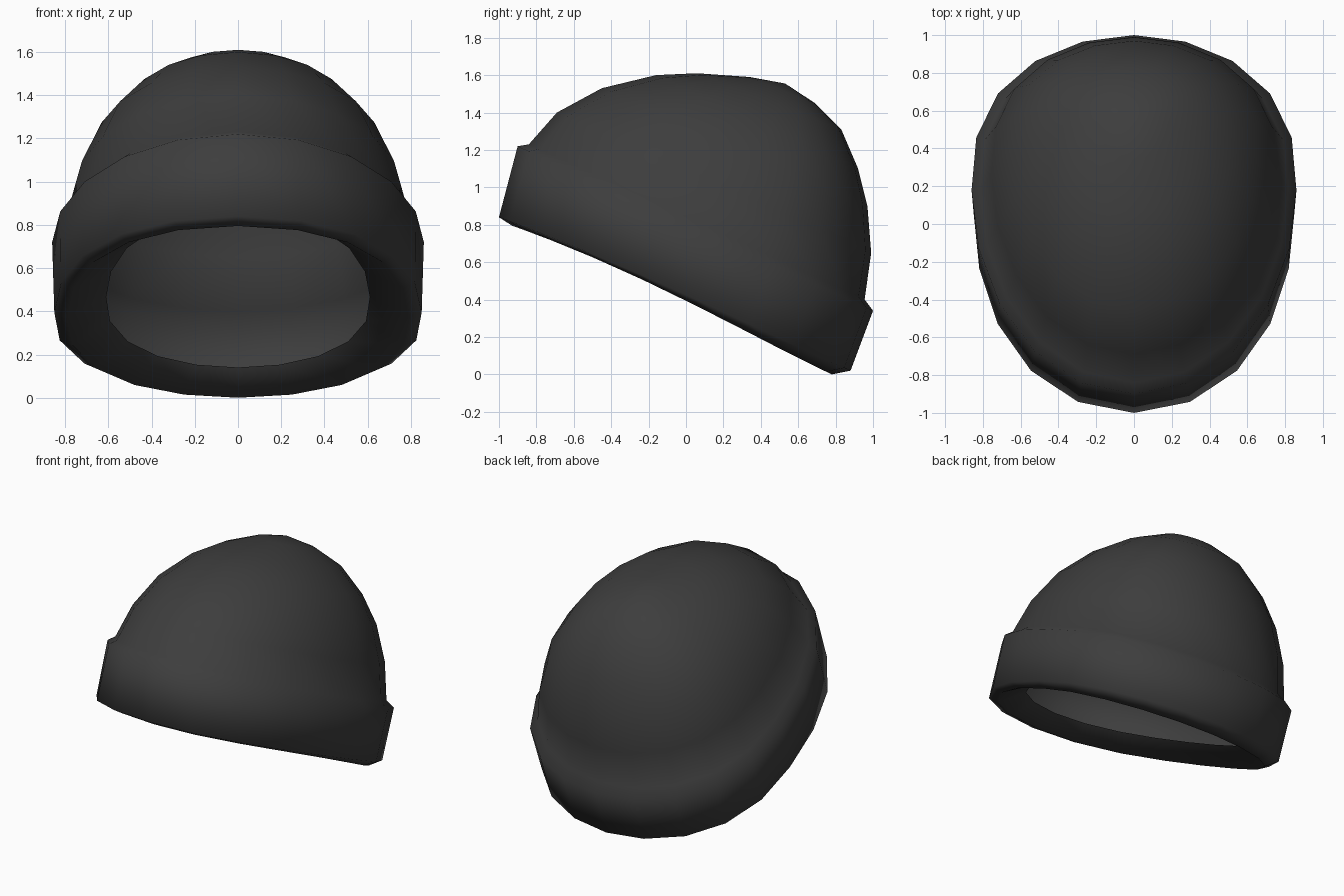
import bpy, bmesh, math

if "Cube" in bpy.data.objects:
    bpy.data.objects.remove(bpy.data.objects["Cube"])

SIDES = 20

wool = bpy.data.materials.new("charcoal wool")
wool.diffuse_color = (0.047, 0.047, 0.047, 1)
wool.use_nodes = True
wool.node_tree.nodes["Principled BSDF"].inputs["Base Color"].default_value = wool.diffuse_color


def ring(bm, front, back, half_width, lift=0.0, fullness=0.06):
    """Tilted egg-shaped loop between a front and a back (y, z) point."""
    cy, cz = (front[0] + back[0]) / 2, (front[1] + back[1]) / 2
    hy, hz = (back[0] - front[0]) / 2, (back[1] - front[1]) / 2
    verts = []
    for i in range(SIDES):
        t = 2 * math.pi * i / SIDES
        s, c = math.sin(t), math.cos(t)
        k = c + 0.135 * s * s                      # widest towards the back
        full = 1 + (fullness * c * c if c < 0 else 0.035 * abs(math.sin(2 * t)))
        z = cz + hz * k + lift * s * s * (1 - c)
        verts.append(bm.verts.new((half_width * full * s, cy + hy * k, z)))
    return verts


def loft(name, rings, apex):
    """Skin the loops from first to last and close them at the apex."""
    bm = bmesh.new()
    loops = [ring(bm, *r) for r in rings]
    tip = bm.verts.new((0, *apex))
    for a, b in zip(loops, loops[1:]):
        for i in range(SIDES):
            j = (i + 1) % SIDES
            bm.faces.new((a[i], b[i], b[j], a[j]))
    last = loops[-1]
    for i in range(SIDES):
        bm.faces.new((last[i], tip, last[(i + 1) % SIDES]))
    for f in bm.faces:
        f.smooth = True
    me = bpy.data.meshes.new(name)
    bm.to_mesh(me)
    bm.free()
    me.materials.append(wool)
    ob = bpy.data.objects.new(name, me)
    bpy.context.collection.objects.link(ob)
    return ob


# folded cuff: open lip, lower edge, outer band, upper edge
cuff = [
    ((-0.78, 0.85), (0.72, 0.14), 0.61, 0.02, 0.12),
    ((-0.93, 0.795), (0.78, 0.00), 0.79, 0.03, 0.14),
    ((-1.00, 0.84), (0.88, 0.02), 0.85, 0.02, 0.14),
    ((-0.90, 1.22), (1.00, 0.34), 0.86, 0.0, 0.06),
    ((-0.84, 1.23), (0.955, 0.40), 0.815, 0.0, 0.06),
]

# rounded crown above the cuff, open underneath
crown = [
    ((-0.69, 1.40), (0.99, 0.65), 0.755),
    ((-0.45, 1.53), (0.97, 0.90), 0.66),
    ((-0.16, 1.60), (0.92, 1.10), 0.525),
    ((0.06, 1.61), (0.83, 1.31), 0.36),
    ((0.34, 1.59), (0.69, 1.45), 0.18),
]
loft("beanie_shell", cuff + crown, (0.53, 1.555))
